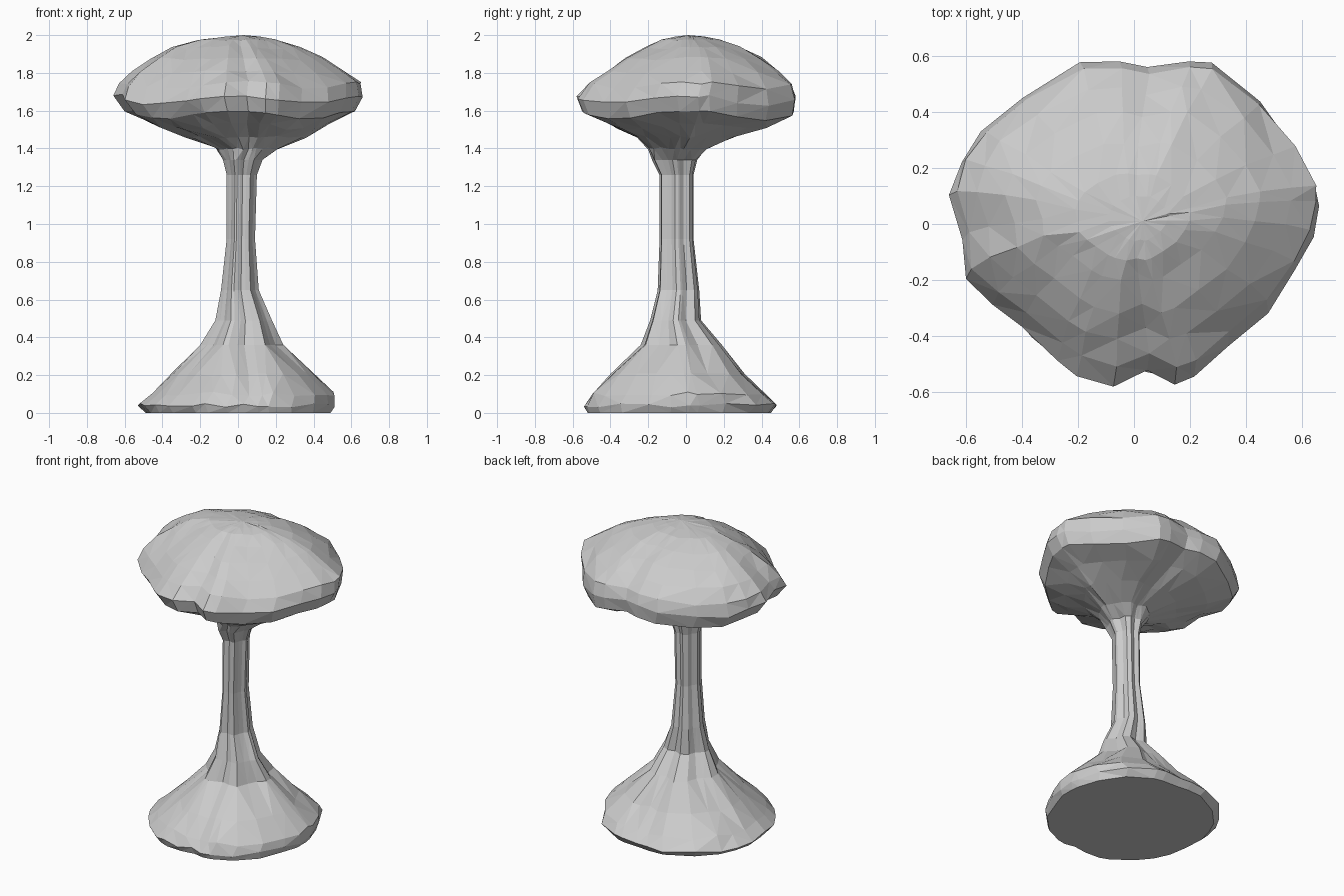
import bpy
import bmesh
import math
import random

random.seed(4)
if "Cube" in bpy.data.objects:
    bpy.data.objects.remove(bpy.data.objects["Cube"], do_unlink=True)

stone = bpy.data.materials.new("pale_grey")
stone.use_nodes = True
stone.diffuse_color = (0.6, 0.6, 0.6, 1)
stone.node_tree.nodes["Principled BSDF"].inputs["Base Color"].default_value = stone.diffuse_color

# Lobed outline seen from above, with a notch at the front and the back
OUTLINE = [(.66, .06), (.66, .12), (.58, .27), (.45, .43), (.28, .57), (.2, .58),
           (.05, .55), (-.05, .58), (-.19, .57), (-.4, .45), (-.55, .33), (-.62, .22),
           (-.66, .1), (-.61, -.06), (-.6, -.2), (-.5, -.29), (-.4, -.37), (-.27, -.49),
           (-.2, -.54), (-.07, -.58), (.05, -.53), (.15, -.58), (.22, -.55),
           (.34, -.44), (.48, -.32), (.58, -.17), (.64, -.05)]

# Each ring: height, left and right limits, front and back limits
BASE = [(0, -.49, .49, -.52, .45), (.04, -.53, .51, -.54, .48), (.1, -.46, .51, -.5, .42),
        (.2, -.35, .4, -.4, .31), (.36, -.2, .24, -.24, .19), (.49, -.12, .18, -.19, .08)]
STEM = [(.65, -.09, .11, -.15, .07), (.92, -.06, .09, -.14, .04), (1.26, -.06, .1, -.14, .04),
        (1.34, -.08, .13, -.18, .06)]
CAP = [(1.4, -.12, .21, -.2, .11), (1.46, -.29, .36, -.26, .25), (1.53, -.46, .48, -.42, .43),
       (1.6, -.6, .62, -.55, .57), (1.68, -.66, .66, -.58, .58), (1.75, -.63, .65, -.51, .56),
       (1.81, -.56, .56, -.41, .49), (1.88, -.46, .45, -.32, .4), (1.94, -.35, .33, -.2, .29),
       (1.975, -.21, .2, -.13, .18), (1.99, -.09, .12, -.06, .1)]


def fit(values, low, high):
    """Spread a list of coordinates exactly between two limits."""
    start, span = min(values), max(values) - min(values)
    return [low + (v - start) / span * (high - low) for v in values]


def ring(bm, level, lobes, flute, bulge, droop, jitter):
    """One closed loop fitted to the limits; lobes blends a circle into the outline."""
    z, left, right, front, back = level
    us, vs, heights = [], [], []
    for px, py in OUTLINE:
        u, v = px / .66, py / .58
        angle = math.atan2(v, u)
        diagonal = math.sin(2 * angle) ** 2
        scale = 1 - flute * (0.5 - 0.5 * math.cos(6 * angle + 0.6 * math.sin(angle)))
        scale *= 1 + bulge * diagonal
        scale *= 1 + random.uniform(-jitter, jitter)
        us.append(scale * (math.cos(angle) * (1 - lobes) + u * lobes))
        vs.append(scale * (math.sin(angle) * (1 - lobes) + v * lobes))
        lift = 0 if z < .01 else random.uniform(-jitter, jitter) * .8
        heights.append(z + lift - droop * diagonal)
    points = zip(fit(us, left, right), fit(vs, front, back), heights)
    return [bm.verts.new(point) for point in points]


def loft(name, levels, style, top):
    """Skin a stack of rings, with a flat bottom and a peaked top."""
    bm = bmesh.new()
    loops = [ring(bm, level, *style(level[0])) for level in levels]
    for low, high in zip(loops, loops[1:]):
        for i in range(len(low)):
            j = (i + 1) % len(low)
            bm.faces.new((low[i], low[j], high[j], high[i]))
    bmesh.ops.triangulate(bm, faces=bm.faces[:], quad_method="SHORT_EDGE")
    bm.faces.new(list(reversed(loops[0])))
    peak = bm.verts.new(top)
    for i, vert in enumerate(loops[-1]):
        bm.faces.new((vert, loops[-1][(i + 1) % len(loops[-1])], peak))
    bmesh.ops.recalc_face_normals(bm, faces=bm.faces[:])
    mesh = bpy.data.meshes.new(name)
    bm.to_mesh(mesh)
    bm.free()
    mesh.materials.append(stone)
    obj = bpy.data.objects.new(name, mesh)
    bpy.context.collection.objects.link(obj)


def style(z):
    """Lobe blend, groove depth, diagonal bulge, diagonal droop and roughness by height."""
    if z < .15:
        return .3, .02, .04, 0, .014
    if z < .3:
        return .3, .08, .02, 0, .015
    if z < 1.37:
        return .2, .2, 0, 0, 0
    if z < 1.5:
        return .8, .08, 0, 0, .008
    if z < 1.57:
        return .9, .04, 0, .025, .012
    if z < 1.7:
        return 1, 0, 0, .045, .012
    if z < 1.78:
        return 1, 0, .01, .035, .012
    if z < 1.96:
        return 1, 0, .02, .01, .008
    return .6, 0, 0, 0, .004


# Flared foot, fluted stem and lobed cap joined in one continuous skin
loft("fluted_pedestal_and_cap", BASE + STEM + CAP, style, (.03, .01, 2))
